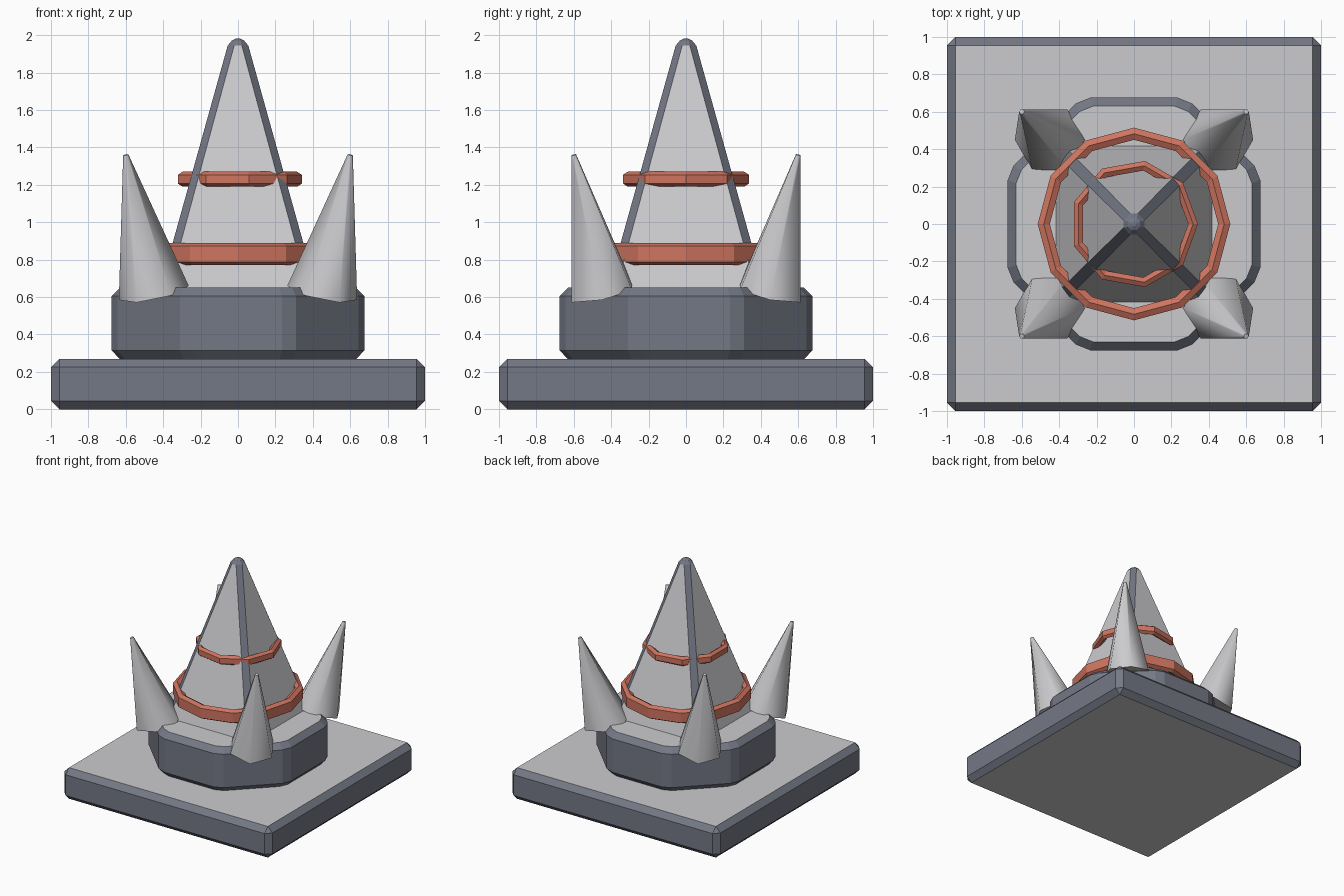
import bpy, bmesh, math
from mathutils import Vector

if "Cube" in bpy.data.objects:
    bpy.data.objects.remove(bpy.data.objects["Cube"])


def material(name, color):
    m = bpy.data.materials.new(name)
    m.diffuse_color = (*color, 1.0)
    m.use_nodes = True
    m.node_tree.nodes["Principled BSDF"].inputs["Base Color"].default_value = m.diffuse_color
    return m


LIGHT = material("pale_grey", (0.60, 0.60, 0.62))
DARK = material("slate_grey", (0.175, 0.19, 0.235))
COPPER = material("copper_orange", (0.62, 0.175, 0.115))


def finish(name, bm, mats, rule=None):
    """Turn a bmesh into an object; rule(face) gives the material index."""
    bmesh.ops.recalc_face_normals(bm, faces=bm.faces[:])
    bm.normal_update()
    if rule:
        for f in bm.faces:
            f.material_index = rule(f)
    me = bpy.data.meshes.new(name)
    bm.to_mesh(me)
    bm.free()
    for m in mats:
        me.materials.append(m)
    ob = bpy.data.objects.new(name, me)
    bpy.context.collection.objects.link(ob)
    return ob


def loft(loops, closed=False):
    """Skin a stack of equal loops; capped, or joined end to start if closed."""
    bm = bmesh.new()
    rings = [[bm.verts.new(p) for p in loop] for loop in loops]
    pairs = list(zip(rings, rings[1:]))
    if closed:
        pairs.append((rings[-1], rings[0]))
    else:
        bm.faces.new(rings[0])
        bm.faces.new(rings[-1])
    n = len(rings[0])
    for a, b in pairs:
        for i in range(n):
            j = (i + 1) % n
            bm.faces.new((a[i], a[j], b[j], b[i]))
    return bm


def corner_loop(corner, z, s=1.0):
    """Repeat one corner's points by quarter turns about z."""
    pts = []
    for k in range(4):
        c, d = ((1, 0), (0, 1), (-1, 0), (0, -1))[k]
        pts += [(s * (x * c - y * d), s * (x * d + y * c), z) for x, y in corner]
    return pts


def flat_rule(f):
    return 0 if abs(f.normal.z) > 0.95 else 1


# Square base slab with chamfered edges, pale top and bottom
bm = bmesh.new()
bmesh.ops.create_cube(bm, size=1.0)
for v in bm.verts:
    v.co = (v.co.x * 2, v.co.y * 2, (v.co.z + 0.5) * 0.27)
bmesh.ops.bevel(bm, geom=bm.edges[:], offset=0.045, segments=1,
                affect='EDGES', profile=0.5)
finish("base_slab", bm, (LIGHT, DARK), flat_rule)

# Plinth with cut corners
outline = [(0.675, 0.235), (0.645, 0.31), (0.31, 0.645), (0.235, 0.675)]
bm = loft([corner_loop(outline, z, s) for z, s in
           ((0.265, 0.933), (0.315, 1), (0.605, 1), (0.65, 0.933))])
finish("plinth", bm, (LIGHT, DARK), flat_rule)


# Tall pyramid: pale faces, dark chamfered ridges and tip
def chamfered(h, c, z):
    return corner_loop([(h, h - c), (h - c, h)], z)


bm = loft([chamfered(0.43, 0.045, 0.60), chamfered(0.055, 0.035, 1.945),
           chamfered(0.032, 0.018, 1.972), chamfered(0.012, 0.007, 1.982)])


def pyramid_rule(f):
    side = max(abs(f.normal.x), abs(f.normal.y)) > 0.9
    return 0 if side and f.calc_center_median().z < 1.7 else 1


finish("pyramid", bm, (LIGHT, DARK), pyramid_rule)


# Faceted bands around the pyramid
def band(name, sides, r_in, r_out, z0, z1, b):
    mid = (r_in + r_out) / 2
    section = [(r_out, z0 + b), (r_out, z1 - b), (mid, z1),
               (r_in, z1 - b), (r_in, z0 + b), (mid, z0)]
    loops = []
    for k in range(sides):
        a = 2 * math.pi * k / sides
        loops.append([(r * math.cos(a), r * math.sin(a), z) for r, z in section])
    finish(name, loft(loops, closed=True), (COPPER,))


band("lower_band", 12, 0.45, 0.515, 0.77, 0.89, 0.018)
band("upper_band", 9, 0.29, 0.342, 1.19, 1.27, 0.017)


# Four six-sided spikes leaning outwards
def spike(name, sx, sy):
    base, tip = Vector((0.45, 0.45, 0.622)), Vector((0.6, 0.6, 1.36))
    loops = []
    for centre, r in ((base, 0.187), (tip, 0.014)):
        loop = []
        for k in range(6):
            a = math.pi * k / 3
            dx, dy = r * math.cos(a), r * math.sin(a)
            p = centre + Vector((dx, dy, -0.2 * (dx + dy)))
            loop.append((p.x * sx, p.y * sy, p.z))
        loops.append(loop)
    ob = finish(name, loft(loops), (LIGHT,))
    bpy.ops.object.select_all(action='DESELECT')
    ob.select_set(True)
    bpy.context.view_layer.objects.active = ob
    bpy.ops.object.shade_smooth_by_angle(angle=math.radians(68))


for sx, side in ((-1, "left"), (1, "right")):
    for sy, end in ((-1, "front"), (1, "back")):
        spike(f"spike_{end}_{side}", sx, sy)
